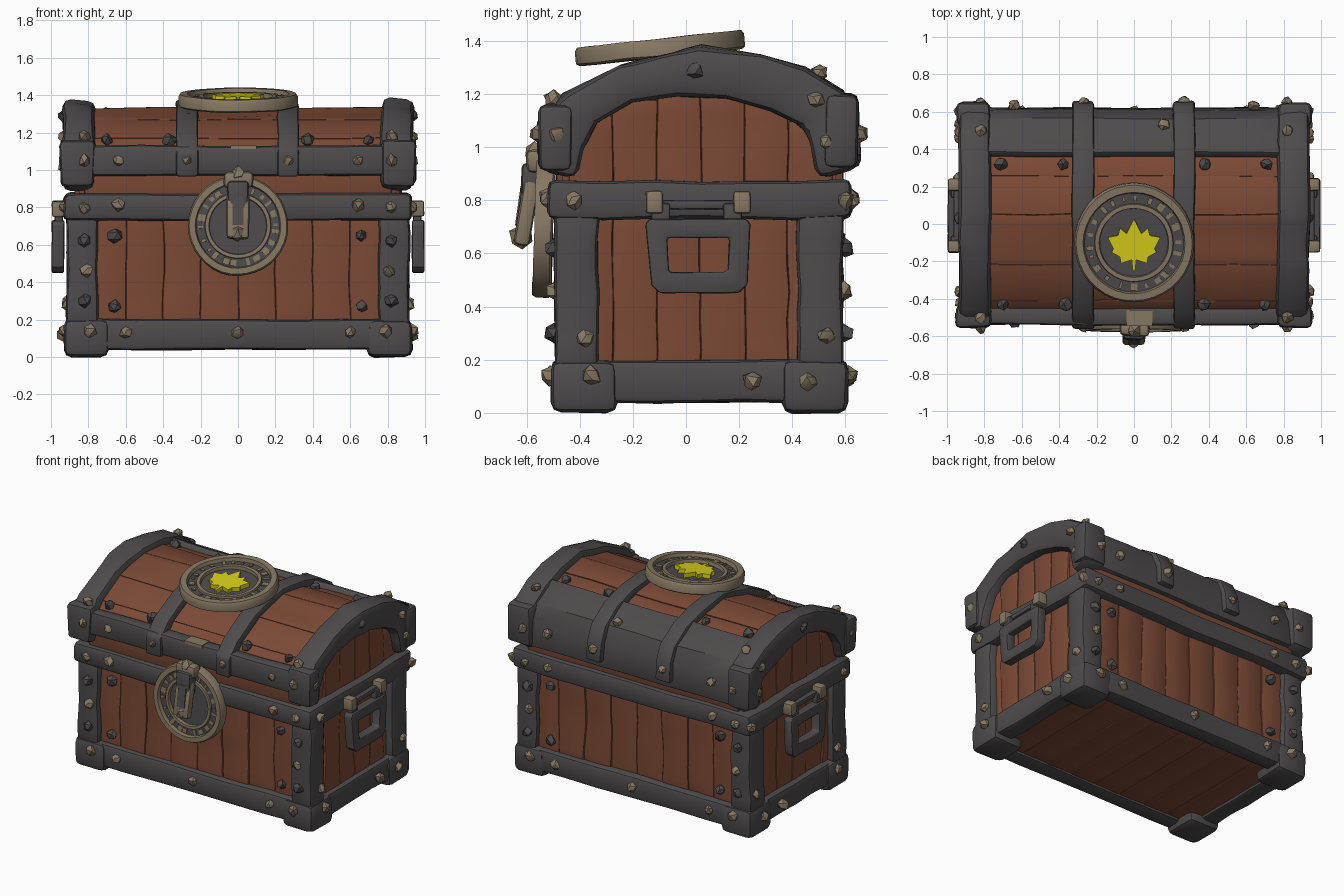
import bpy, bmesh, math, random
from mathutils import Vector, Matrix, noise

random.seed(4)
if "Cube" in bpy.data.objects:
    bpy.data.objects.remove(bpy.data.objects["Cube"])


def material(name, *rgb):
    m = bpy.data.materials.new(name)
    m.use_nodes = True
    m.diffuse_color = (*rgb, 1)
    bsdf = m.node_tree.nodes["Principled BSDF"]
    bsdf.inputs["Base Color"].default_value = (*rgb, 1)
    bsdf.inputs["Roughness"].default_value = 0.8
    return m


WOOD = material("brown wood", 0.2, 0.068, 0.036)
IRON = material("dark iron", 0.075, 0.07, 0.07)
BRASS = material("worn brass", 0.24, 0.19, 0.125)
GOLD = material("yellow leaf", 0.68, 0.62, 0.01)


def finish(bm, name, mats, bevel=0.0, wobble=0.0, matrix=None):
    """Round the sharp edges, dent the surface a little and make the object."""
    bmesh.ops.recalc_face_normals(bm, faces=bm.faces)
    if bevel:
        sharp = [e for e in bm.edges if len(e.link_faces) == 2 and e.calc_face_angle() > 0.7]
        bmesh.ops.bevel(bm, geom=sharp, offset=bevel, segments=2, profile=0.5,
                        affect='EDGES', clamp_overlap=True)
    if wobble:
        long_edges = [e for e in bm.edges if e.calc_length() > 0.25]
        bmesh.ops.subdivide_edges(bm, edges=long_edges, cuts=5, use_grid_fill=True)
        for v in bm.verts:
            v.co += noise.noise_vector(v.co * 6) * wobble
    if matrix:
        bm.transform(matrix)
    me = bpy.data.meshes.new(name)
    bm.to_mesh(me)
    bm.free()
    for m in mats:
        me.materials.append(m)
    me.polygons.foreach_set("use_smooth", [True] * len(me.polygons))
    me.set_sharp_from_angle(angle=math.radians(35))
    ob = bpy.data.objects.new(name, me)
    bpy.context.collection.objects.link(ob)
    return ob


def box(name, x, y, z, mat, bevel=0.02, wobble=0.01, matrix=None):
    """Box from three (low, high) ranges."""
    bm = bmesh.new()
    bmesh.ops.create_cube(bm, size=1)
    for v in bm.verts:
        v.co = [(a + b) / 2 + c * abs(b - a) for c, (a, b) in zip(v.co, (x, y, z))]
    return finish(bm, name, [mat], bevel, wobble, matrix)


def strip(name, outer, inner, x0, x1, mat, bevel=0.02, wobble=0.008, closed=False):
    """Solid between two (y, z) outlines, running from x0 to x1."""
    bm = bmesh.new()
    rings = [[bm.verts.new(c) for c in ((x0, *o), (x1, *o), (x1, *i), (x0, *i))]
             for o, i in zip(outer, inner)]
    pairs = list(zip(rings, rings[1:])) + ([(rings[-1], rings[0])] if closed else [])
    for a, b in pairs:
        for k in range(4):
            n = (k + 1) % 4
            bm.faces.new((a[k], a[n], b[n], b[k]))
    if not closed:
        bm.faces.new(rings[0])
        bm.faces.new(rings[-1])
    return finish(bm, name, [mat], bevel, wobble)


def prism(name, points, axis_map, mat, bevel=0.0):
    """Flat outline given a low and a high cap; axis_map(p, side) places a point."""
    bm = bmesh.new()
    low, high = ([bm.verts.new(axis_map(p, s)) for p in points] for s in (0, 1))
    bm.faces.new(low)
    bm.faces.new(high)
    for i in range(len(points)):
        j = (i + 1) % len(points)
        bm.faces.new((low[i], low[j], high[j], high[i]))
    return finish(bm, name, [mat], bevel)


def rivets(name, spots, mat, size=0.036):
    """Lumpy studs, gathered in one object."""
    bm = bmesh.new()
    for p in spots:
        r = size * random.uniform(0.85, 1.1)
        turn = Matrix.Rotation(random.random() * 6, 4, 'Z')
        made = bmesh.ops.create_icosphere(bm, subdivisions=1, radius=r,
                                          matrix=Matrix.Translation(p) @ turn)
        for v in made["verts"]:
            v.co += Vector([random.uniform(-0.15, 0.15) * r for _ in range(3)])
    return finish(bm, name, [mat])


def medallion(name, radius, matrix):
    """Rimmed disc with a recessed centre and a worn pattern round the border."""
    prof = [(0, 0.035), (0.57, 0.035), (0.58, 0.058), (0.65, 0.058), (0.66, 0.045),
            (0.83, 0.045), (0.85, 0.07), (0.97, 0.07), (1, 0.055), (1, 0.008), (0.96, 0), (0, 0)]
    bm, n = bmesh.new(), 36
    rows = []
    for r, z in prof:
        rows.append([bm.verts.new((r * radius * math.cos(math.tau * k / n),
                                   r * radius * math.sin(math.tau * k / n), z))
                     for k in range(n if r else 1)])
    for i, (a, b) in enumerate(zip(rows, rows[1:])):
        for k in range(n):
            j = (k + 1) % n
            loop = [a[k % len(a)], b[k % len(b)], b[j % len(b)], a[j % len(a)]]
            f = bm.faces.new(list(dict.fromkeys(loop)))
            f.material_index = int(i in (0, 4))
    finish(bm, name, [BRASS, IRON], 0, 0.004, matrix)
    for k in range(22):
        w, h = random.uniform(0.006, 0.02), random.uniform(0.01, 0.022)
        spin = Matrix.Rotation(math.tau * (k + random.random() * 0.5) / 22, 4, 'Z')
        box(name + "_worn_mark", (0.745 * radius - h, 0.745 * radius + h), (-w, w),
            (0.044, 0.053), BRASS, 0, 0, matrix @ spin)


def scaled(pts, sy, sz):
    return [(0.05 + (y - 0.05) * sy, 0.9 + (z - 0.9) * sz) for y, z in pts]


# Wooden body: a core covered with uneven planks
box("body_core", (-0.84, 0.84), (-0.42, 0.52), (0.07, 0.85), WOOD, 0, 0)
for i in range(8):
    x = -0.8 + i * 0.2
    d = random.uniform(-0.008, 0.008)
    box("front_plank", (x, x + 0.2), (-0.455 + d, -0.4), (0.12, 0.8), WOOD, 0.008, 0.012)
    box("back_plank", (x, x + 0.2), (0.5, 0.555 + d), (0.12, 0.8), WOOD, 0.008, 0.012)
    box("bottom_plank", (x, x + 0.2), (-0.45, 0.55), (0.062 + d / 2, 0.1), WOOD, 0.006, 0.006)
for s in (-1, 1):
    for i in range(6):
        y = -0.44 + i * 0.165
        d = random.uniform(-0.008, 0.008)
        edge = sorted((s * 0.8, s * (0.868 + d)))
        box("side_plank", edge, (y, y + 0.165), (0.12, 0.8), WOOD, 0.008, 0.012)
        top = 1.21 - 0.6 * (y + 0.08 - 0.03) ** 2
        box("lid_side_plank", edge, (y, y + 0.165), (0.82, top), WOOD, 0.008, 0.008)

# Iron frame of the body
for s in (-1, 1):
    outside = sorted((s * 0.78, s * 0.91))
    box("side_base_rail", outside, (-0.45, 0.55), (0.04, 0.2), IRON, 0.025)
    y = (-0.5, -0.38) if s < 0 else (0.48, 0.6)
    box("base_rail", (-0.85, 0.85), y, (0.04, 0.2), IRON, 0.025)
    for y_foot, y_post in (((-0.51, -0.26), (-0.495, -0.33)), ((0.36, 0.61), (0.42, 0.59))):
        box("foot", sorted((s * 0.69, s * 0.93)), y_foot, (0, 0.2), IRON, 0.04, 0.008)
        box("corner_post", sorted((s * 0.75, s * 0.915)), y_post, (0.15, 0.78), IRON, 0.03, 0.012)
box("middle_band", (-0.93, 0.93), (-0.52, 0.62), (0.73, 0.875), IRON, 0.03, 0.012)

# Domed lid: core, planks following the curve, iron end arches
ARCH = [(-0.55, 0.91), (-0.55, 1.1), (-0.46, 1.2), (-0.25, 1.31), (0.05, 1.38),
        (0.28, 1.35), (0.45, 1.3), (0.59, 1.21), (0.64, 1.1), (0.65, 0.92)]
OPENING = [(-0.41, 0.88), (-0.39, 1.0), (-0.33, 1.09), (-0.2, 1.17), (-0.03, 1.2),
           (0.15, 1.18), (0.32, 1.13), (0.45, 1.07), (0.47, 1.0), (0.5, 0.88)]
core = scaled(ARCH, 0.86, 0.86)
core[0], core[-1] = (core[0][0], 0.85), (core[-1][0], 0.85)
prism("lid_core", core, lambda p, s: (0.85 * (2 * s - 1), *p), WOOD)
for i in range(len(ARCH) - 1):
    k = 0.9 + random.uniform(-0.006, 0.006)
    a, b = scaled(ARCH[i:i + 2], k, k), scaled(ARCH[i:i + 2], 0.82, 0.82)
    if i in (0, len(ARCH) - 2):
        j = 0 if i == 0 else 1
        a[j], b[j] = (a[j][0], 0.86), (b[j][0], 0.86)
    strip("lid_plank", a, b, -0.82, 0.82, WOOD, 0.006, 0.01)
for s in (-1, 1):
    strip("lid_end_arch", ARCH, OPENING, s * 0.765, s * 0.935, IRON, 0.04, 0.015)
    # Flared arch ends
    box("front_arch_end", sorted((s * 0.77, s * 0.95)), (-0.555, -0.43), (0.91, 1.16), IRON, 0.03, 0.012)
    box("back_arch_end", sorted((s * 0.77, s * 0.95)), (0.52, 0.65), (0.92, 1.2), IRON, 0.03, 0.012)

# Lid rail, back plate and two straps
box("lid_front_rail", (-0.8, 0.8), (-0.54, -0.44), (0.97, 1.13), IRON, 0.025, 0.01)
box("worn_rail_patch", (-0.04, 0.1), (-0.546, -0.46), (1.112, 1.132), BRASS, 0, 0)
plate = [(0.4, 1.32)] + ARCH[7:]
strip("lid_back_plate", scaled(plate, 0.95, 0.97), scaled(plate, 0.82, 0.82), -0.8, 0.8, IRON, 0.015, 0.01)
strap = [(y, max(z, 0.965)) for y, z in scaled(ARCH, 1.015, 0.98)]
under = [(y, max(z, 0.965)) for y, z in scaled(ARCH, 0.84, 0.84)]
for x in (-0.33, 0.21):
    strip("lid_strap", strap, under, x, x + 0.115, IRON, 0.015, 0.008)

# Top medallion with a leaf
tilt = Matrix.Translation((0, -0.095, 1.338)) @ Matrix.Rotation(math.radians(6), 4, 'X')
medallion("top_medallion", 0.32, tilt)
half = [(0, 0.13), (0.04, 0.05), (0.075, 0.08), (0.085, 0.04), (0.14, 0.03), (0.11, -0.03),
        (0.12, -0.05), (0.075, -0.075), (0.07, -0.11), (0.012, -0.09), (0.006, -0.15)]
leaf = half + [(-x, y) for x, y in reversed(half[1:])]
prism("leaf", leaf, lambda p, s: tilt @ Vector((*p, 0.03 + 0.034 * s)), GOLD)

# Front lock plate and hasp
upright = Matrix.Translation((0, -0.5, 0.7)) @ Matrix.Rotation(math.radians(88), 4, 'X')
medallion("lock_plate", 0.268, upright)
box("hasp_hinge", (-0.075, 0.075), (-0.6, -0.52), (0.9, 0.99), BRASS, 0.025, 0.01)
box("hasp_bar", (-0.055, 0.055), (-0.62, -0.54), (0.78, 0.94), IRON, 0.02, 0.008)
lean = Matrix.Translation((0, -0.6, 0.75)) @ Matrix.Rotation(math.radians(-8), 4, 'X')
box("hasp_tongue", (-0.06, 0.06), (-0.03, 0.03), (-0.12, 0.13), BRASS, 0.02, 0.006, lean)
box("hasp_inset", (-0.03, 0.03), (-0.037, -0.029), (-0.05, 0.1), IRON, 0, 0, lean)
rivets("hasp_knob", [(0, -0.57, 0.98), (0, -0.62, 0.66)], BRASS, 0.045)

# Side handles
outer = [(-0.14, 0.73), (-0.155, 0.71), (-0.13, 0.48), (-0.1, 0.45), (0.2, 0.45),
         (0.23, 0.48), (0.24, 0.71), (0.225, 0.73)]
inner = [(-0.07, 0.66), (-0.07, 0.65), (-0.065, 0.54), (-0.06, 0.53), (0.15, 0.53),
         (0.155, 0.54), (0.16, 0.65), (0.16, 0.66)]
for s in (-1, 1):
    strip("handle_grip", outer, inner, s * 0.93, s * 0.995, IRON, 0.012, 0.005, closed=True)
    box("handle_rod", sorted((s * 0.91, s * 0.965)), (-0.13, 0.22), (0.765, 0.8), IRON, 0.01, 0.004)
    for y in (-0.12, 0.21):
        m = y + (0.03 if y < 0 else -0.03)
        box("handle_arm", sorted((s * 0.935, s * 0.98)), (m - 0.04, m + 0.03), (0.7, 0.79), IRON, 0.01, 0)
        box("handle_bracket", sorted((s * 0.9, s * 0.995)), (y - 0.033, y + 0.033), (0.75, 0.835), BRASS, 0.012, 0.005)

# Rivets on every side
brass, iron = [], []
for s in (-1, 1):
    for face, lip in ((-0.5, -1), (0.6, 1)):
        brass += [(s * x, face + lip * d, z) for x, z, d in (
            (0.79, 0.14, 0.01), (0.6, 0.13, 0), (0.81, 0.46, -0.01), (0.82, 0.8, 0.02),
            (0.64, 0.81, 0.02), (0.82, 1.05, 0.05), (0.27, 1.05, 0.05), (0.64, 1.05, 0.03))]
        iron += [(s * x, face - lip * 0.04, z) for x, z in ((0.66, 0.65), (0.66, 0.27))]
        iron += [(s * 0.82, face - lip * 0.005, z) for z in (0.3, 0.62)]
    brass += [(s * 0.93, y, z) for y, z in (
        (-0.36, 0.14), (0.25, 0.12), (0.46, 0.12), (-0.42, 0.8), (0.6, 0.8),
        (0.49, 1.18), (0.53, 1.02), (-0.49, 1.05))]
    brass += [(s * 0.91, y, z) for y, z in ((-0.38, 0.28), (0.53, 0.29))]
    brass += [(s * 0.82, -0.5, 1.18), (s * 0.82, 0.5, 1.28)]
    iron += [(s * 0.93, 0.03, 1.29), (s * 0.7, -0.43, 1.16), (s * 0.37, -0.43, 1.16),
             (s * 0.71, 0.32, 1.29), (s * 0.38, 0.32, 1.29)]
brass += [(0, -0.5, 0.13), (0, 0.6, 0.13), (0.16, 0.53, 1.22)]
rivets("brass_rivets", brass, BRASS)
rivets("iron_rivets", iron, IRON, 0.038)
